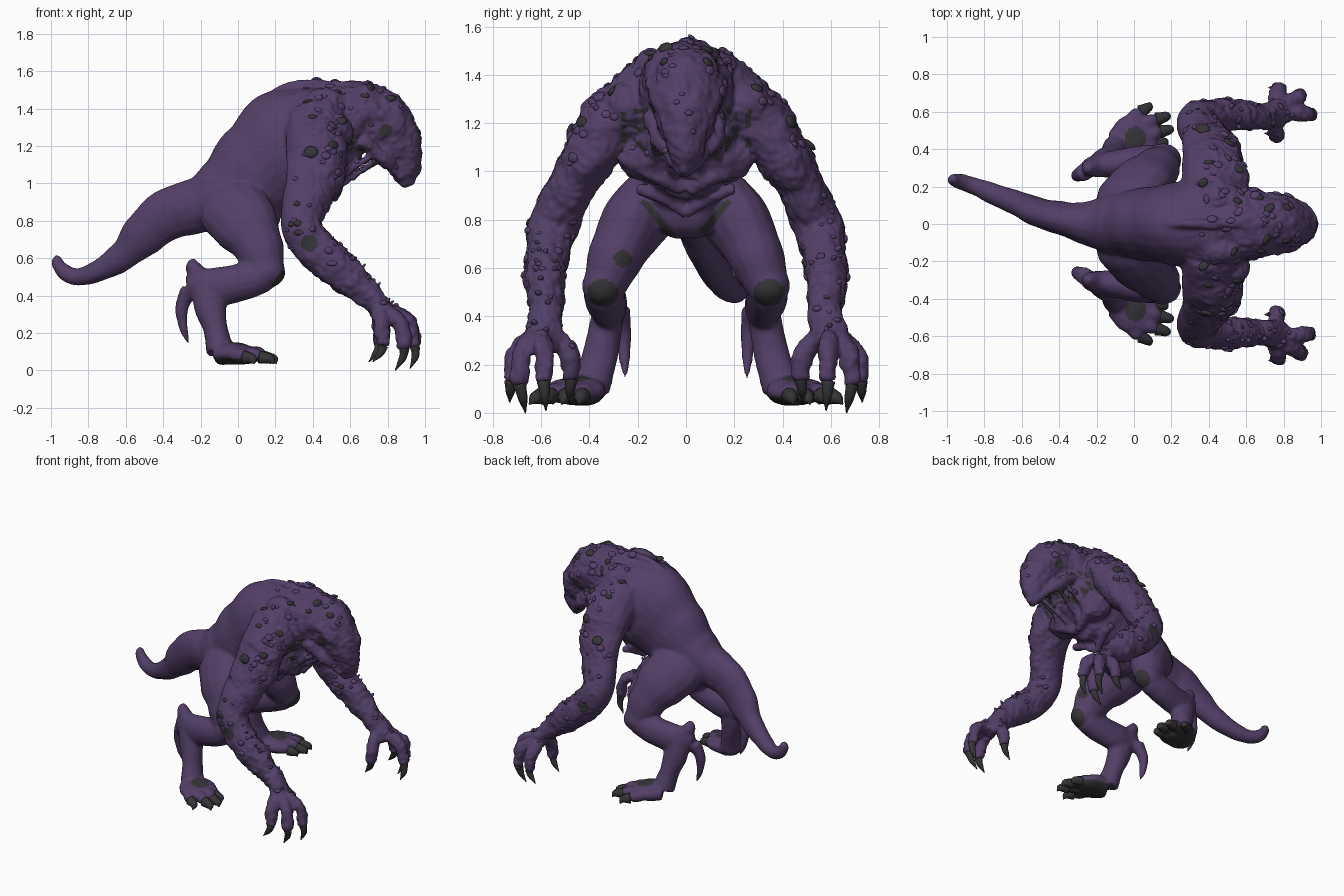
import bpy, bmesh, math, random
from mathutils import Vector, Matrix, noise

random.seed(7)


def material(name, rgb):
    m = bpy.data.materials.new(name)
    m.diffuse_color = (*rgb, 1)
    return m


PURPLE = material("purple hide", (0.088, 0.05, 0.138))
DARK = material("dark horn", (0.036, 0.034, 0.038))


def tube(bm, pts, sides=14, steps=6):
    """Closed loft through (x, y, z, side radius, other radius) points."""
    P = [Vector(p[:3]) for p in pts]
    R = [(p[3], p[4] if len(p) > 4 else p[3]) for p in pts]
    n, samples = len(P), []
    for i in range(n - 1):
        a, b, c, d = P[max(i - 1, 0)], P[i], P[i + 1], P[min(i + 2, n - 1)]
        for k in range(steps + (i == n - 2)):
            t = k / steps
            q = 0.5 * (2 * b + (c - a) * t + (2 * a - 5 * b + 4 * c - d) * t * t
                       + (3 * b - a - 3 * c + d) * t ** 3)
            s = t * t * (3 - 2 * t)
            samples.append((q, [R[i][j] * (1 - s) + R[i + 1][j] * s for j in (0, 1)]))
    rings = []
    for i, (q, r) in enumerate(samples):
        t = (samples[min(i + 1, len(samples) - 1)][0] - samples[max(i - 1, 0)][0]).normalized()
        u = Vector((0, 1, 0))
        u = (u - t * u.dot(t)).normalized()
        v = t.cross(u)
        rings.append([bm.verts.new(q + u * math.cos(w) * r[0] + v * math.sin(w) * r[1])
                      for w in (2 * math.pi * k / sides for k in range(sides))])
    faces = [bm.faces.new(rings[0][::-1]), bm.faces.new(rings[-1])]
    for a, b in zip(rings, rings[1:]):
        for k in range(sides):
            j = (k + 1) % sides
            faces.append(bm.faces.new((a[k], a[j], b[j], b[k])))
    bmesh.ops.recalc_face_normals(bm, faces=faces)


def both(bm, pts, **kw):
    for s in (1, -1):
        tube(bm, [(p[0], s * p[1], *p[2:]) for p in pts], **kw)


def ball(bm, x, y, z, rx, ry, rz):
    for s in (1, -1):
        bmesh.ops.create_icosphere(bm, subdivisions=3, radius=1, matrix=Matrix.Translation(
            (x, s * y, z)) @ Matrix.Diagonal((rx, ry, rz, 1)))


def finish(bm, name, *mats):
    me = bpy.data.meshes.new(name)
    bm.to_mesh(me)
    bm.free()
    for m in mats:
        me.materials.append(m)
    me.polygons.foreach_set("use_smooth", [True] * len(me.polygons))
    ob = bpy.data.objects.new(name, me)
    bpy.context.collection.objects.link(ob)
    return ob


bm = bmesh.new()
# torso, hunched neck and drooping head
tube(bm, [(-.25, 0, .87, .12, .13), (-.08, 0, .93, .17, .20), (.10, 0, 1.06, .20, .27),
          (.27, 0, 1.18, .23, .33), (.45, 0, 1.26, .26, .28), (.60, 0, 1.34, .20, .195),
          (.74, 0, 1.33, .155, .18), (.84, 0, 1.23, .125, .14), (.895, 0, 1.10, .075, .09),
          (.905, 0, .985, .02, .03)], sides=24)
# tail
tube(bm, [(-.955, .24, .61, .022), (-.967, .235, .575, .032), (-.92, .225, .52, .044),
          (-.85, .2, .5, .047), (-.75, .16, .53, .058), (-.62, .11, .61, .067, .08),
          (-.5, .06, .73, .077, .12), (-.38, .03, .83, .09, .14), (-.22, 0, .88, .12, .15),
          (-.05, 0, .93, .15, .18)])
# spine ridge
tube(bm, [(.05, 0, 1.34, .015), (.2, 0, 1.49, .02), (.35, 0, 1.53, .025),
          (.55, 0, 1.52, .025), (.74, 0, 1.50, .03), (.9, 0, 1.37, .025), (.965, 0, 1.2, .022)])
# arms down to the palms
both(bm, [(.42, .14, 1.33, .15, .17), (.42, .30, 1.20, .14, .165), (.415, .40, 1.07, .11, .16),
          (.37, .48, .93, .095, .13), (.335, .55, .77, .105, .105), (.42, .575, .645, .09, .11),
          (.55, .585, .53, .08, .10), (.67, .575, .43, .068, .075), (.74, .59, .36, .07, .06),
          (.80, .605, .28, .075, .05)])
# shoulder blades, trapezius, chest, groin
ball(bm, .46, .14, 1.42, .12, .08, .09)
ball(bm, .52, .24, 1.27, .09, .10, .10)
ball(bm, .47, .14, 1.06, .10, .14, .11)
ball(bm, .12, .03, .83, .11, .10, .11)
ball(bm, .41, .37, 1.17, .14, .09, .11)
# brows, cheeks and jaw edges
both(bm, [(.66, .13, 1.40, .045), (.78, .125, 1.35, .04), (.89, .09, 1.24, .03),
          (.945, .04, 1.10, .02), (.92, .012, 1.0, .012)])
both(bm, [(.66, .13, 1.23, .045), (.76, .12, 1.15, .035), (.84, .07, 1.07, .025),
          (.89, .02, 1.0, .014)])
# throat tendons
for y0, y1, x0 in ((.10, .05, .77), (.13, .13, .70)):
    both(bm, [(x0, y0, 1.14, .018), (x0 - .10, (y0 + y1) / 2, 1.07, .016), (.53, y1, .99, .022)])
# collar and abdomen ridges
both(bm, [(.50, .26, 1.05, .03), (.53, .14, .99, .03), (.50, .01, .93, .03)])
both(bm, [(.36, .2, .93, .025), (.36, .1, .89, .025), (.33, 0, .83, .025)])
# thighs, shins, hocks and feet
both(bm, [(-.07, .08, .93, .10, .14), (-.03, .14, .87, .13, .19), (.04, .22, .78, .135, .18),
          (.11, .285, .66, .118, .135), (.15, .335, .53, .092, .10)])
ball(bm, .155, .342, .525, .098, .09, .085)
both(bm, [(.145, .34, .51, .085, .09), (.03, .335, .475, .085, .10), (-.09, .32, .45, .078, .105),
          (-.2, .31, .455, .06, .09), (-.265, .30, .44, .04, .06)])
both(bm, [(-.17, .315, .47, .06, .09), (-.15, .335, .34, .07, .085), (-.12, .36, .22, .075, .065),
          (-.095, .40, .10, .085, .075)])
both(bm, [(-.10, .41, .085, .09, .058), (-.01, .455, .09, .13, .06), (.07, .50, .08, .115, .045)])
both(bm, [(-.19, .31, .48, .06), (-.235, .30, .545, .045), (-.245, .295, .595, .02)])
both(bm, [(-.26, .28, .43, .05), (-.30, .262, .34, .036), (-.295, .255, .24, .026),
          (-.265, .252, .14, .008)])
# fingers (root, knuckle, end, claw tip)
FINGERS = [((.74, .57, .33), (.76, .495, .26), (.755, .475, .14), (.70, .485, .045)),
           ((.80, .60, .31), (.91, .59, .26), (.945, .59, .13), (.92, .58, .01)),
           ((.79, .63, .31), (.87, .675, .25), (.89, .69, .12), (.84, .665, .0)),
           ((.75, .64, .31), (.77, .705, .24), (.775, .725, .13), (.72, .73, .045))]
# toes (root, knuckle, end, claw tip)
TOES = [((.03, .40, .08), (.08, .42, .085), (.115, .43, .07), (.175, .445, .035)),
        ((.05, .46, .08), (.10, .48, .09), (.14, .495, .07), (.205, .515, .035)),
        ((.04, .52, .08), (.08, .545, .085), (.12, .56, .07), (.19, .59, .035)),
        ((-.02, .55, .08), (.01, .58, .08), (.035, .60, .07), (.085, .65, .035))]
for digits, r in ((FINGERS, .038), (TOES, .037)):
    for a, b, c, d in digits:
        both(bm, [(*a, r), (*b, r * 1.1), (*c, r * .85)], sides=10)

# fuse into one skin
body = finish(bm, "body", PURPLE, DARK)
bpy.context.view_layer.objects.active = body
rem = body.modifiers.new("fuse", 'REMESH')
rem.mode, rem.voxel_size, rem.use_smooth_shade = 'VOXEL', 0.011, True
smo = body.modifiers.new("relax", 'SMOOTH')
smo.factor, smo.iterations = 0.5, 9
for m in ("fuse", "relax"):
    bpy.ops.object.modifier_apply(modifier=m)

# lumpy hide towards the front, smooth at the rear
me = body.data
moves = []
for v in me.vertices:
    w = min(max((v.co.x - .2) * 4, .12), 1)
    n = noise.noise(v.co * 11) * .014 + abs(noise.noise(v.co * 24)) * .014
    moves.append(v.co + v.normal * n * w)
for v, p in zip(me.vertices, moves):
    v.co = p
me.update()

# dark patches: knees, foot tops, forearms, eyes, soles, throat, groin creases
SPOTS = [(.235, .345, .485, .07), (.01, .46, .15, .06), (.38, .66, .68, .045),
         (.79, .145, 1.28, .035)]
for p in me.polygons:
    c, n = p.center, p.normal
    q = Vector((c.x, abs(c.y), c.z))
    dark = any((q - Vector(s[:3])).length < s[3] for s in SPOTS)
    dark |= (c - Vector((.21, -.27, .64))).length < .045
    dark |= c.z < .07 and n.z < -.4 and c.x < .2
    dark |= (.5 < c.x < .74 and 1.06 < c.z < 1.26 and q.y < .27 and n.z < -.25
             and math.sin(q.y * 75) > -.5)
    dark |= .05 < c.x < .45 and .74 < c.z < .88 and n.x > .1 and abs(q.y - (c.z - .66) * .8) < .02
    p.material_index = int(dark)
    p.use_smooth = True

# claws on hands and feet
bm = bmesh.new()
for digits, r in ((FINGERS, .028), (TOES, .036)):
    for a, b, c, d in digits:
        mid = (Vector(c) * .5 + Vector(d) * .5) + Vector((.016, 0, .008))
        both(bm, [(*c, r), (*mid, r * .75), (*d, .003)], sides=10, steps=4)
finish(bm, "claws", DARK)


# warts over back, shoulders, arms and head
def wart(bm, pos, normal, r, height):
    rot = normal.to_track_quat('Z', 'Y').to_matrix().to_4x4()
    bmesh.ops.create_icosphere(bm, subdivisions=2, radius=1, matrix=Matrix.Translation(pos) @ rot
                               @ Matrix.Diagonal((r, r * random.uniform(.6, .9), r * height, 1)))


def scatter(name, mat, count, rule, lo, hi, height):
    bm = bmesh.new()
    pool = [p for p in me.polygons if rule(p.center, p.normal)]
    for p in random.sample(pool, min(count, len(pool))):
        wart(bm, p.center, p.normal, random.uniform(lo, hi), height)
    finish(bm, name, mat)


def upper(c, n):
    return c.x > .33 and c.z > 1.05 and n.z > -.1


def arm(c, n):
    return abs(c.y) > .45 and c.x > .25 and c.z > .25 and (abs(n.y) > .3 or n.z > .2)


scatter("back_warts", PURPLE, 80, upper, .012, .03, .35)
scatter("arm_warts", PURPLE, 60, arm, .01, .024, .45)
scatter("dark_arm_warts", DARK, 8, arm, .012, .022, .4)
scatter("forearm_spikes", PURPLE, 20, lambda c, n: abs(c.y) > .5 and c.x > .5 and c.z > .33
        and n.z > .5, .01, .015, 1.7)

# large dark warts placed in mirrored pairs
bm = bmesh.new()
for x, y, z, r in ((.37, .22, 1.45, .03), (.56, .15, 1.52, .026), (.72, .09, 1.52, .034),
                   (.37, .6, 1.2, .04), (.50, .42, 1.20, .034), (.55, .28, 1.32, .03),
                   (.82, .10, 1.46, .03), (.68, .16, 1.48, .025), (.40, .33, 1.36, .026)):
    for s in (1, -1):
        ok, loc, nor, i = body.closest_point_on_mesh((x, s * y, z))
        wart(bm, loc, nor, r, .35)
finish(bm, "dark_back_warts", DARK)
